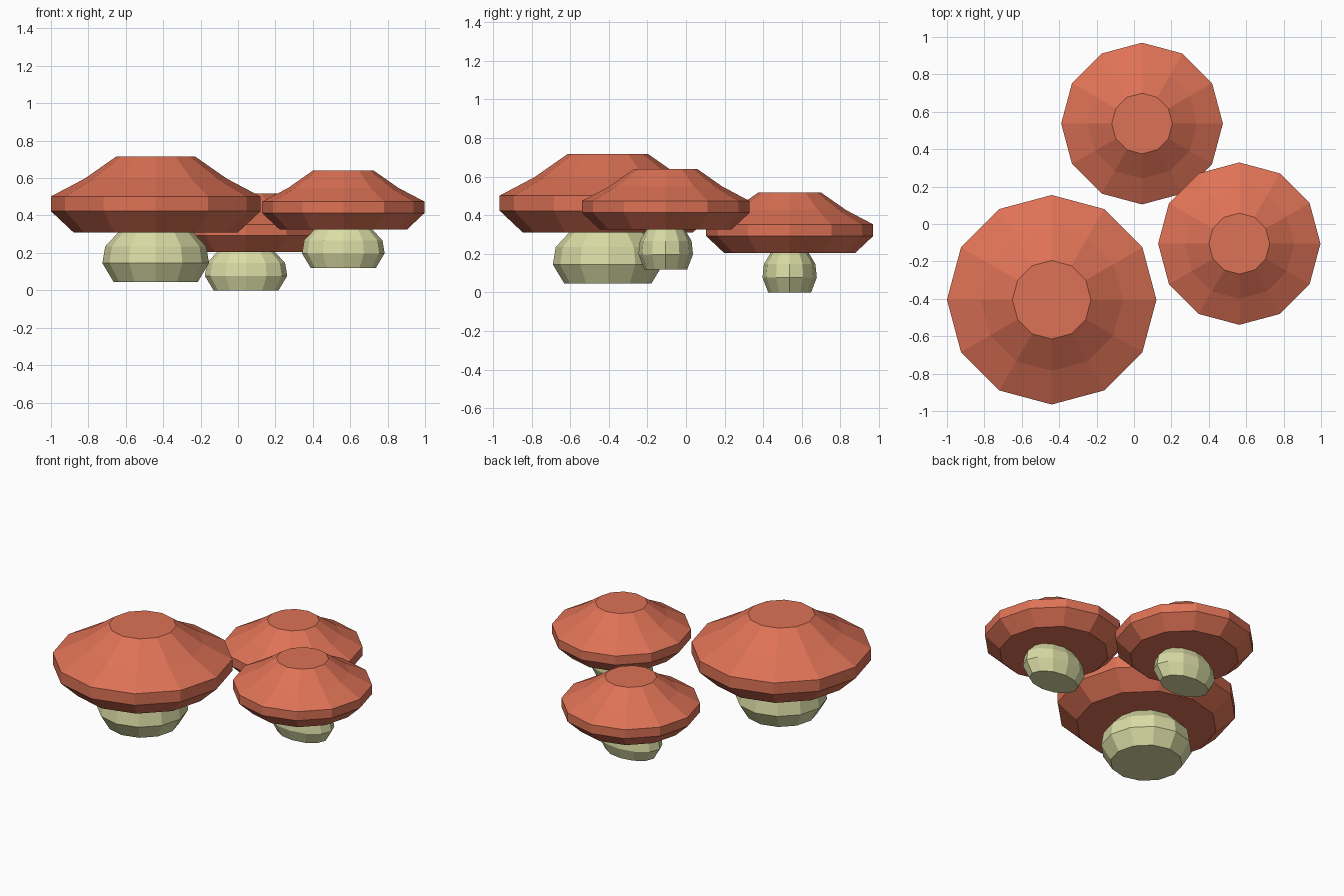
import bpy, bmesh, math

cube = bpy.data.objects.get("Cube")
if cube:
    bpy.data.objects.remove(cube, do_unlink=True)


def material(name, colour):
    mat = bpy.data.materials.new(name)
    mat.use_nodes = True
    mat.diffuse_color = colour
    bsdf = next(n for n in mat.node_tree.nodes if n.type == "BSDF_PRINCIPLED")
    bsdf.inputs["Base Color"].default_value = colour
    return mat


def lathe(name, profile, mat, location, scale, sides=12):
    """Closed, faceted solid turned from (radius, height) points."""
    bm = bmesh.new()
    rings = []
    for r, z in profile:
        rings.append([bm.verts.new((r * math.cos(a), r * math.sin(a), z))
                      for a in (math.tau * i / sides for i in range(sides))])
    for low, high in zip(rings, rings[1:]):
        for i in range(sides):
            j = (i + 1) % sides
            bm.faces.new((low[i], low[j], high[j], high[i]))
    bm.faces.new(rings[0][::-1])
    bm.faces.new(rings[-1])
    mesh = bpy.data.meshes.new(name)
    bm.to_mesh(mesh)
    bm.free()
    mesh.materials.append(mat)
    obj = bpy.data.objects.new(name, mesh)
    obj.location = location
    obj.scale = scale
    bpy.context.collection.objects.link(obj)


red = material("cap red", (0.73, 0.168, 0.093, 1))
cream = material("stem cream", (0.70, 0.716, 0.376, 1))

# Profiles of the largest mushroom, measured up from the stem's base
stem = [(0.225, 0), (0.285, 0.1), (0.27, 0.19), (0.2, 0.265), (0.17, 0.29)]
cap = [(0.44, 0.265), (0.56, 0.378), (0.56, 0.457), (0.38, 0.552), (0.21, 0.671)]

# Name, base position, size, stem depth relative to its width
mushrooms = [
    ("large", (-0.44, -0.405, 0.045), 1.0, 1.0),
    ("medium", (0.563, -0.105, 0.12), 0.775, 0.64),
    ("small", (0.043, 0.537, 0), 0.772, 0.64),
]
for name, base, size, depth in mushrooms:
    lathe(name + "_stem", stem, cream, base, (size, size * depth, size))
    lathe(name + "_cap", cap, red, base, (size, size, size))
